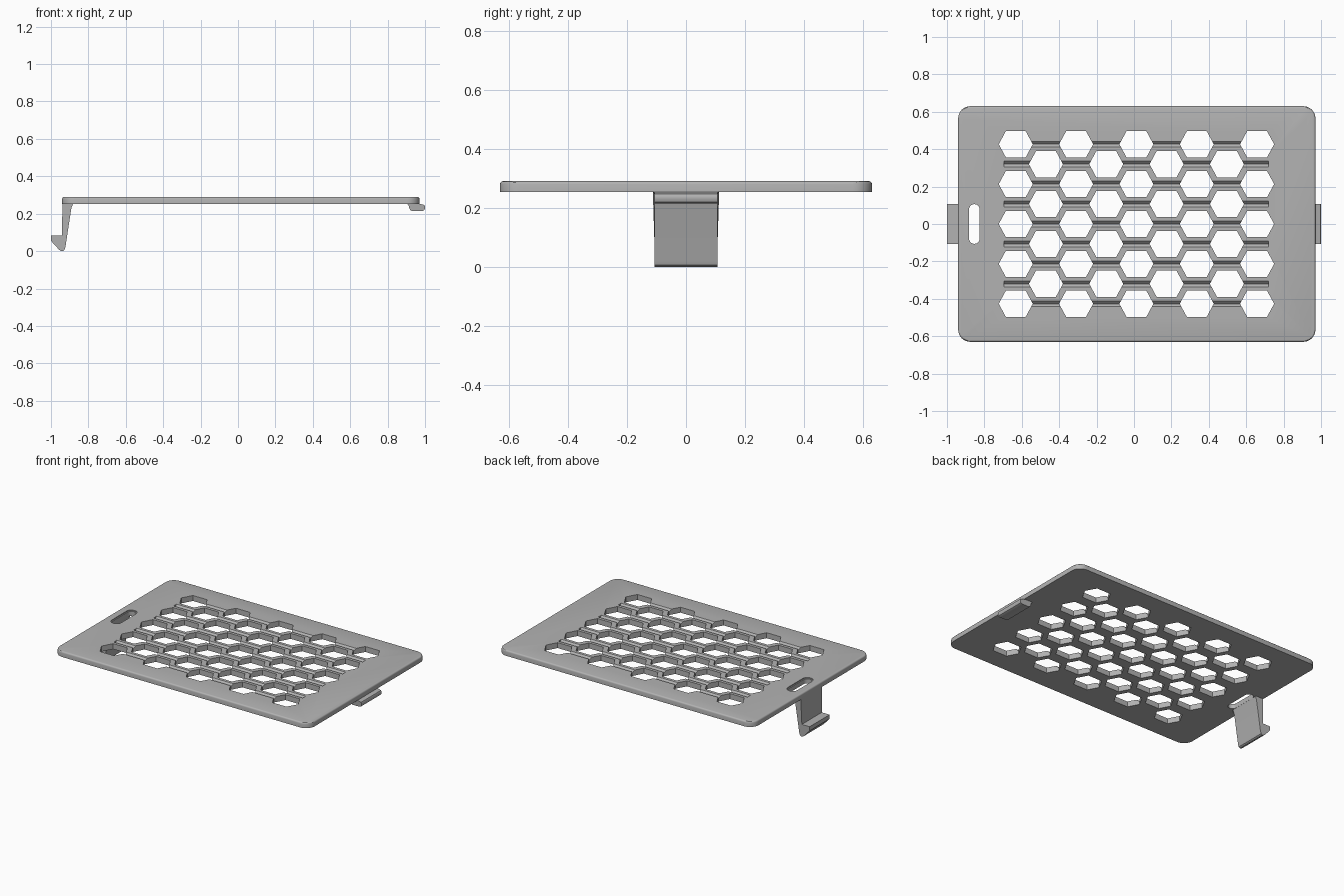
import bpy, bmesh
from math import cos, sin, pi
from mathutils import Vector

cube = bpy.data.objects.get("Cube")
if cube:
    bpy.data.objects.remove(cube, do_unlink=True)

BOTTOM, TOP = 0.253, 0.29
HALF_TAB = 0.107

grey = bpy.data.materials.new("plain grey")
grey.use_nodes = True
colour = (0.45, 0.45, 0.45, 1)
grey.diffuse_color = colour
grey.node_tree.nodes["Principled BSDF"].inputs["Base Color"].default_value = colour


def extrude(bm, points, offset):
    """Add a closed prism from a loop of 3D points swept along offset."""
    face = bm.faces.new([bm.verts.new(p) for p in points])
    result = bmesh.ops.extrude_face_region(bm, geom=[face], use_keep_orig=True)
    moved = [v for v in result["geom"] if isinstance(v, bmesh.types.BMVert)]
    bmesh.ops.translate(bm, verts=moved, vec=Vector(offset))


def finish(bm, name):
    bmesh.ops.recalc_face_normals(bm, faces=bm.faces)
    mesh = bpy.data.meshes.new(name)
    bm.to_mesh(mesh)
    bm.free()
    obj = bpy.data.objects.new(name, mesh)
    bpy.context.collection.objects.link(obj)
    mesh.materials.append(grey)
    return obj


def rounded_rect(x0, x1, y0, y1, r, z, steps=8):
    corners = [(x1 - r, y1 - r), (x0 + r, y1 - r), (x0 + r, y0 + r), (x1 - r, y0 + r)]
    return [(cx + r * cos((q + i / steps) * pi / 2), cy + r * sin((q + i / steps) * pi / 2), z)
            for q, (cx, cy) in enumerate(corners) for i in range(steps + 1)]


def select_only(obj):
    bpy.ops.object.select_all(action="DESELECT")
    obj.select_set(True)
    bpy.context.view_layer.objects.active = obj


def cut(target, cutter):
    mod = target.modifiers.new("cut", "BOOLEAN")
    mod.operation = "DIFFERENCE"
    mod.solver = "EXACT"
    mod.object = cutter
    select_only(target)
    bpy.ops.object.modifier_apply(modifier=mod.name)
    bpy.data.objects.remove(cutter, do_unlink=True)


# Plate with rounded corners and a softened top rim
bm = bmesh.new()
extrude(bm, rounded_rect(-0.94, 0.97, -0.63, 0.63, 0.065, BOTTOM), (0, 0, TOP - BOTTOM))
rim = [e for e in bm.edges if all(v.co.z > TOP - 0.001 for v in e.verts)]
bmesh.ops.bevel(bm, geom=rim, offset=0.01, segments=3, profile=0.5, affect="EDGES")
plate = finish(bm, "plate")

# Shallow V grooves along every row
ROW, COLUMN, MIDDLE = 0.1066, 0.1613, 0.013
bm = bmesh.new()
for row in range(-4, 5):
    y = row * ROW
    extrude(bm, [(-0.695, y - 0.016, TOP + 0.01), (-0.695, y - 0.016, TOP),
                 (-0.695, y, TOP - 0.016), (-0.695, y + 0.016, TOP),
                 (-0.695, y + 0.016, TOP + 0.01)], (1.415, 0, 0))
cut(plate, finish(bm, "groove_cutter"))

# Staggered hexagonal vents
hexagon = [(0.091, 0), (0.053, 0.07), (-0.053, 0.07), (-0.091, 0), (-0.053, -0.07), (0.053, -0.07)]
bm = bmesh.new()
for col in range(-4, 5):
    for row in range(-4, 5):
        if col % 2 == 0 and row % 2 == 0 or col % 2 and row % 2:
            extrude(bm, [(MIDDLE + col * COLUMN + x, row * ROW + y, BOTTOM - 0.05)
                         for x, y in hexagon], (0, 0, 0.15))
cut(plate, finish(bm, "vent_cutter"))

# Finger slot with a small step at its rim
for grow, z in ((0, BOTTOM - 0.05), (0.007, TOP - 0.006)):
    bm = bmesh.new()
    extrude(bm, rounded_rect(-0.882 - grow, -0.825 + grow, -0.106 - grow, 0.106 + grow,
                             0.028 + grow, z), (0, 0, 0.15))
    cut(plate, finish(bm, "slot_cutter"))

# Latch hook and locating tab, each a profile swept across the width
profiles = {
    "latch_hook": [(-0.938, BOTTOM + 0.003), (-0.942, 0.083), (-1, 0.083), (-1, 0.055), (-0.957, 0.008),
                   (-0.947, 0.001), (-0.937, 0), (-0.928, 0.006), (-0.923, 0.02),
                   (-0.891, 0.23), (-0.884, 0.247), (-0.882, BOTTOM + 0.003)],
    "locating_tab": [(0.903, BOTTOM + 0.003), (0.912, 0.245), (0.917, 0.226), (0.922, 0.218), (0.932, 0.214),
                     (0.985, 0.214), (0.996, 0.219), (1, 0.229), (1, 0.239),
                     (0.996, 0.247), (0.985, 0.25), (0.972, BOTTOM), (0.965, BOTTOM + 0.003)],
}
parts = [plate]
for name, profile in profiles.items():
    bm = bmesh.new()
    extrude(bm, [(x, -HALF_TAB, z) for x, z in profile], (0, 2 * HALF_TAB, 0))
    # Flare the root where it meets the plate
    for v in bm.verts:
        if v.co.z > BOTTOM:
            v.co.y *= 1.05
    parts.append(finish(bm, name))

for obj in parts:
    select_only(obj)
    bpy.ops.object.shade_smooth_by_angle(angle=pi / 6)
